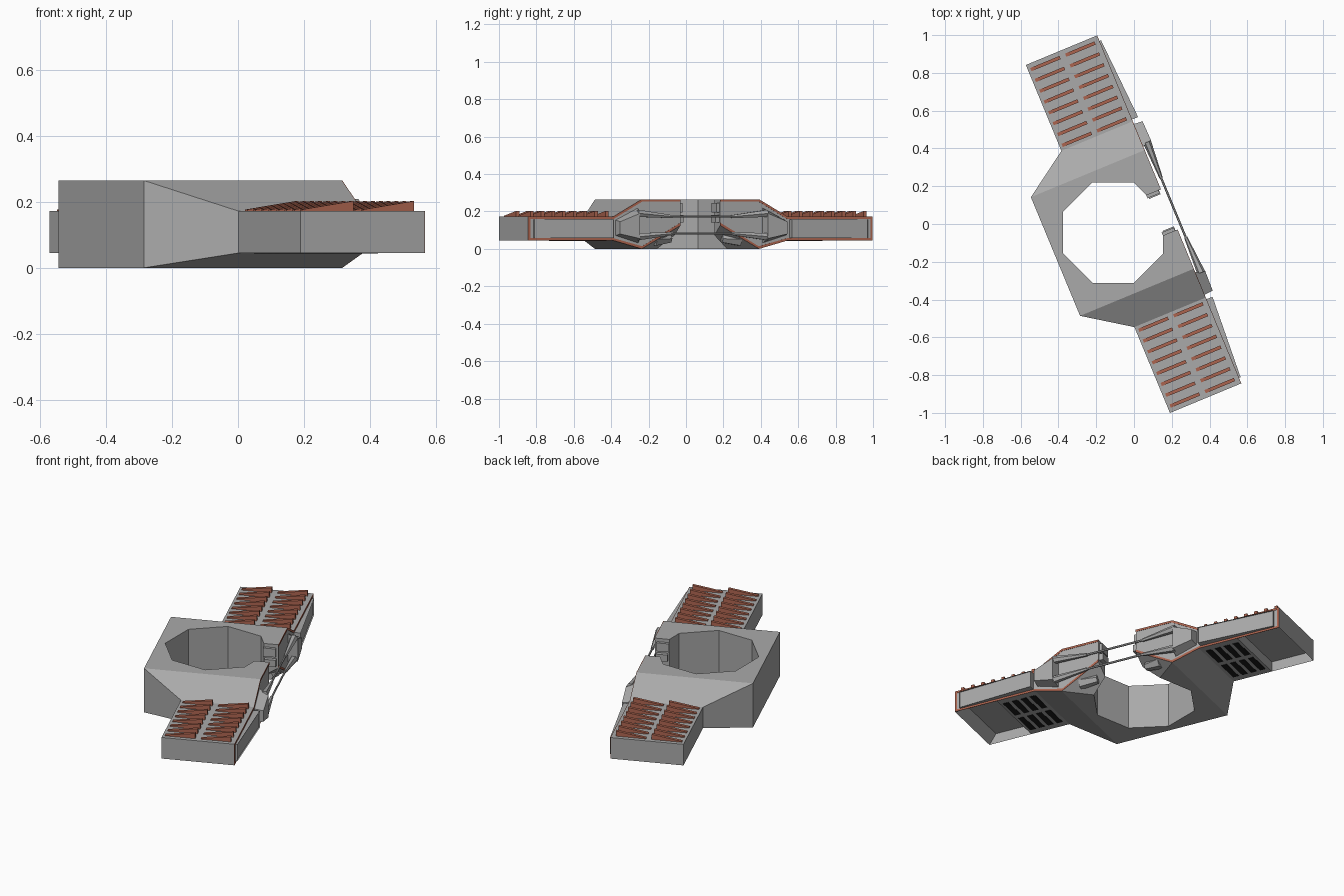
import bpy, bmesh, math
from mathutils import Matrix, Vector

if "Cube" in bpy.data.objects:
    bpy.data.objects.remove(bpy.data.objects["Cube"])

ROT = Matrix.Rotation(math.radians(22.5), 4, 'Z')

def mat(name, col):
    m = bpy.data.materials.new(name)
    m.diffuse_color = col
    m.use_nodes = True
    m.node_tree.nodes["Principled BSDF"].inputs["Base Color"].default_value = m.diffuse_color
    return m

GREY = mat("dark_grey", (0.4, 0.4, 0.4, 1))
RED = mat("rust_red", (0.42, 0.13, 0.08, 1))
BLACK = mat("vent_black", (0.01, 0.01, 0.01, 1))

def finish(name, bm, material=GREY, weld=False):
    """Mirror the half model over local y, turn it into place, add the object."""
    geo = bm.verts[:] + bm.edges[:] + bm.faces[:]
    dup = bmesh.ops.duplicate(bm, geom=geo)["geom"]
    for v in dup:
        if isinstance(v, bmesh.types.BMVert):
            v.co.y = -v.co.y
    if weld:
        bmesh.ops.remove_doubles(bm, verts=bm.verts[:], dist=1e-4)
    bmesh.ops.recalc_face_normals(bm, faces=bm.faces[:])
    bm.transform(ROT)
    me = bpy.data.meshes.new(name)
    bm.to_mesh(me)
    bm.free()
    ob = bpy.data.objects.new(name, me)
    bpy.context.collection.objects.link(ob)
    me.materials.append(material)
    return ob

def prism(bm, a, b):
    """Solid between two matching loops of points."""
    va = [bm.verts.new(p) for p in a]
    vb = [bm.verts.new(p) for p in b]
    n = len(a)
    bm.faces.new(va)
    bm.faces.new(vb)
    for i in range(n):
        j = (i + 1) % n
        bm.faces.new((va[i], va[j], vb[j], vb[i]))

def box(bm, x, y, z):
    lo = [(x[0], y[0], z[0]), (x[1], y[0], z[0]), (x[1], y[1], z[0]), (x[0], y[1], z[0])]
    prism(bm, lo, [(p[0], p[1], z[1]) for p in lo])

def rod(bm, p, q, r1, r2, n=6):
    p, q = Vector(p), Vector(q)
    rot = (q - p).to_track_quat('Z', 'Y')
    ring = [Vector((math.cos(2*math.pi*i/n), math.sin(2*math.pi*i/n), 0)) for i in range(n)]
    prism(bm, [p + rot @ (v * r1) for v in ring], [q + rot @ (v * r2) for v in ring])

# hull: open octagonal ring, sloped shoulders and wings in one skin (x, y, bottom, top)
B, T, F = 0.045, 0.172, 0.2
outline = {
    "A": (-.45, 0, 0, .265), "P1": (-.45, .34, 0, .265), "W1": (-.207, .505, B, T),
    "V1": (-.207, .74, B, T), "T1": (-.207, .997, B, T), "T2": (F, .997, B, T),
    "V2": (F, .74, B, T), "W2": (F, .505, B, T), "P2": (F, .34, 0, .265),
    "E1": (F, .115, .125, .265), "E2": (.119, .115, .073, .265),
    "H1": (.083, .203, 0, .265), "H2": (-.12, .287, 0, .265),
    "H3": (-.323, .203, 0, .265), "H4": (-.407, 0, 0, .265)}
bm = bmesh.new()
lo = {k: bm.verts.new((x, y, b)) for k, (x, y, b, t) in outline.items()}
hi = {k: bm.verts.new((x, y, t)) for k, (x, y, b, t) in outline.items()}
keys = list(outline)
for a, b in zip(keys, keys[1:]):
    bm.faces.new((lo[a], lo[b], hi[b], hi[a]))
for f in ("A P1 P2 E1 E2 H1 H2 H3 H4", "P1 W1 W2 P2", "W1 V1 V2 W2", "V1 T1 T2 V2"):
    bm.faces.new([hi[k] for k in f.split()])
for f in ("A P1 P2 H1 H2 H3 H4", "P2 E1 E2 H1", "P1 W1 W2 P2", "W1 V1 V2 W2"):
    bm.faces.new([lo[k] for k in f.split()])
# pocket under the wing tip
pocket = bm.faces.new([lo[k] for k in "V1 T1 T2 V2".split()])
bmesh.ops.inset_individual(bm, faces=[pocket], thickness=.03)
ext = bmesh.ops.extrude_discrete_faces(bm, faces=[pocket])["faces"][0]
for v in ext.verts:
    v.co.z += .06
    v.co.y -= .04 if v.co.y > .9 else 0
finish("hull", bm, weld=True)

# thin rust red trim lying on the front face, following its edge
outer = [(.115, .265), (.34, .265), (.505, .172), (.997, .172),
         (.997, .045), (.505, .045), (.34, 0), (.115, .125)]
inner = [(.115, .253), (.337, .253), (.502, .16), (.985, .16),
         (.985, .057), (.502, .057), (.337, .014), (.115, .14)]
bm = bmesh.new()
for i in range(7):
    loop = [outer[i], outer[i+1], inner[i+1], inner[i]]
    prism(bm, [(F - .001, y, z) for y, z in loop], [(F + .002, y, z) for y, z in loop])
finish("edge_trim", bm, RED)

# cooling fins: two columns of eight ramps per wing
bm = bmesh.new()
for x0 in (-.192, .008):
    for i in range(8):
        y = .53 + i * .062
        tri = [(x0, .168), (x0 + .168, .168), (x0 + .168, .203), (x0, .177)]
        prism(bm, [(x, y - .009, z) for x, z in tri], [(x, y + .009, z) for x, z in tri])
finish("wing_fins", bm, RED)

# dark vents under the wings
bm = bmesh.new()
for x0 in (-.165, .015):
    for i in range(4):
        y = .525 + i * .055
        box(bm, (x0, x0 + .145), (y, y + .034), (.043, .05))
finish("under_vents", bm, BLACK)

# framed front panel on each wing, leaning outwards towards the ring
bm = bmesh.new()
def lean(y):
    return .211 + (.965 - y) * .057
panel = [(.515, .058), (.965, .058), (.965, .157), (.515, .157)]
a = [bm.verts.new((F - .005, y, z)) for y, z in panel]
b = [bm.verts.new((lean(y), y, z)) for y, z in panel]
for i in range(4):
    j = (i + 1) % 4
    bm.faces.new((a[i], a[j], b[j], b[i]))
face = bm.faces.new(b)
bm.faces.new(a[::-1])
bmesh.ops.inset_individual(bm, faces=[face], thickness=.017)
ext = bmesh.ops.extrude_discrete_faces(bm, faces=[face])["faces"][0]
for v in ext.verts:
    v.co.x -= .007
finish("front_panels", bm)

# flared block holding each pair of rods
bm = bmesh.new()
prism(bm, [(.195, .49, .07), (.25, .485, .08), (.25, .485, .145), (.195, .49, .155)],
          [(.195, .36, .03), (.253, .37, .055), (.253, .37, .19), (.195, .36, .22)])
finish("rod_blocks", bm)

# tapered sockets and thin rods bridging the gap
bm = bmesh.new()
for z0, z1 in ((.19, .172), (.065, .082)):
    rod(bm, (.23, .375, z0), (.226, .17, z1), .022, .009)
finish("rod_sockets", bm)
bm = bmesh.new()
for z in (.172, .082):
    rod(bm, (.226, .18, z), (.226, 0, z), .006, .006)
finish("rods", bm)

# stepped catches on the arm ends
bm = bmesh.new()
box(bm, (.118, .188), (.098, .12), (.195, .245))
box(bm, (.125, .19), (.092, .12), (.14, .18))
rod(bm, (.155, .25, .05), (.14, .15, .055), .038, .024)
finish("arm_catches", bm)
